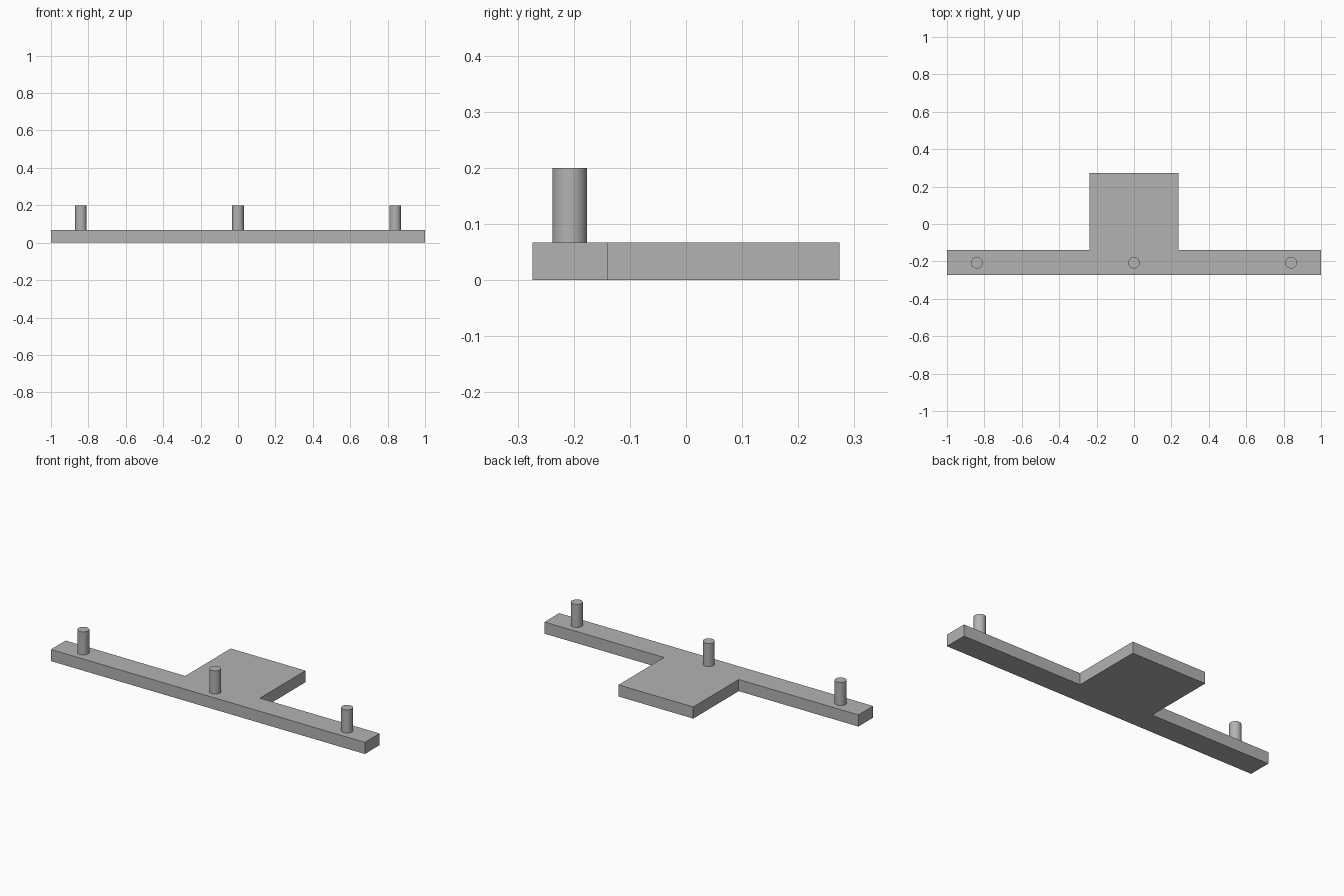
import bpy
import bmesh
from math import radians

cube = bpy.data.objects.get("Cube")
if cube:
    bpy.data.objects.remove(cube, do_unlink=True)

BASE_TOP = 0.067
PEG_TOP = 0.2
PEG_RADIUS = 0.031
PEG_Y = -0.207

grey = bpy.data.materials.new("plain_grey")
grey.use_nodes = True
colour = (0.45, 0.45, 0.45, 1)
grey.diffuse_color = colour
grey.node_tree.nodes["Principled BSDF"].inputs["Base Color"].default_value = colour

# T-shaped base: one outline, extruded upwards
half_outline = [(1, -0.274), (1, -0.14), (0.238, -0.14), (0.238, 0.274)]
outline = half_outline + [(-x, y) for x, y in reversed(half_outline)]
bm = bmesh.new()
bottom = bm.faces.new([bm.verts.new((x, y, 0)) for x, y in outline])
extruded = bmesh.ops.extrude_face_region(bm, geom=[bottom], use_keep_orig=True)
top_verts = [g for g in extruded["geom"] if isinstance(g, bmesh.types.BMVert)]
bmesh.ops.translate(bm, verts=top_verts, vec=(0, 0, BASE_TOP))
bmesh.ops.recalc_face_normals(bm, faces=bm.faces)
mesh = bpy.data.meshes.new("base_plate")
bm.to_mesh(mesh)
bm.free()
mesh.materials.append(grey)
base = bpy.data.objects.new("base_plate", mesh)
bpy.context.collection.objects.link(base)

# Upright round pegs along the bar
for name, x in (("right_peg", -0.84), ("middle_peg", 0), ("left_peg", 0.84)):
    bpy.ops.mesh.primitive_cylinder_add(
        vertices=48, radius=PEG_RADIUS, depth=PEG_TOP - BASE_TOP,
        location=(x, PEG_Y, (PEG_TOP + BASE_TOP) / 2))
    peg = bpy.context.object
    peg.name = name
    peg.data.materials.append(grey)
    bpy.ops.object.shade_smooth_by_angle(angle=radians(30))
